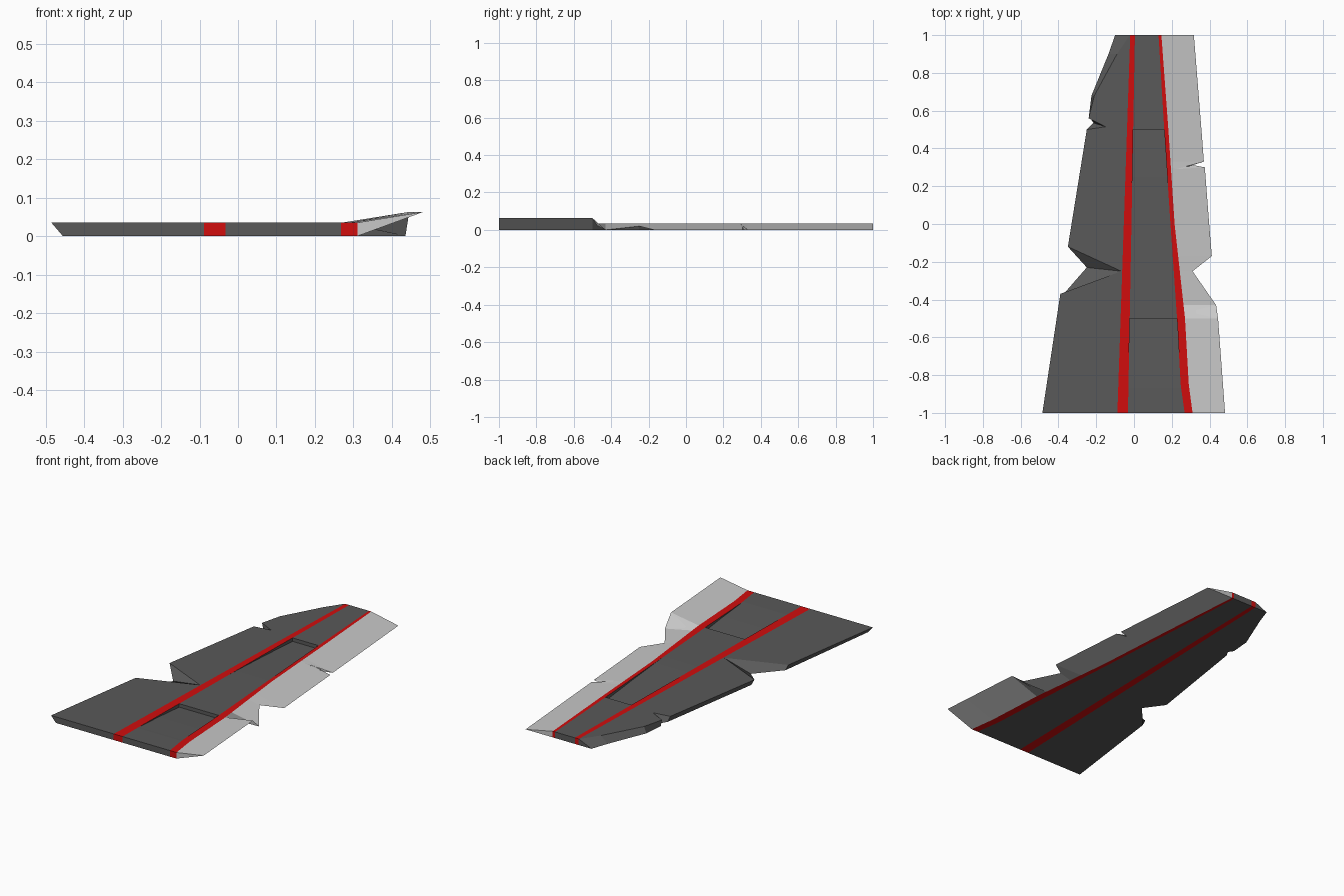
import bpy
import bmesh

if "Cube" in bpy.data.objects:
    bpy.data.objects.remove(bpy.data.objects["Cube"], do_unlink=True)

T = 0.035  # slab thickness


def material(name, rgb):
    m = bpy.data.materials.new(name)
    m.use_nodes = True
    m.diffuse_color = (*rgb, 1)
    m.node_tree.nodes["Principled BSDF"].inputs["Base Color"].default_value = (*rgb, 1)
    return m


DARK = material("dark grey", (0.1, 0.1, 0.1))
RED = material("red", (0.64, 0.004, 0.004))
PALE = material("pale grey", (0.58, 0.58, 0.58))


def edge(points):
    """Piecewise linear x as a function of y."""
    def at(y):
        for (y0, x0), (y1, x1) in zip(points, points[1:]):
            if y <= y1:
                return x0 + (x1 - x0) * (y - y0) / (y1 - y0)
        return points[-1][1]
    return at


def loft(name, rows, mats, sides=(0, 0, 0, 0)):
    """Skin four-point sections; sides gives the material of each strip."""
    bm = bmesh.new()
    rings = [[bm.verts.new(p) for p in row] for row in rows]
    for r0, r1 in zip(rings, rings[1:]):
        for k in range(4):
            n = (k + 1) % 4
            f = bm.faces.new((r0[k], r0[n], r1[n], r1[k]))
            f.material_index = sides[k]
    bm.faces.new(rings[0])
    bm.faces.new(rings[-1])
    bmesh.ops.remove_doubles(bm, verts=bm.verts[:], dist=0.0005)
    bmesh.ops.recalc_face_normals(bm, faces=bm.faces[:])
    mesh = bpy.data.meshes.new(name)
    bm.to_mesh(mesh)
    bm.free()
    for m in mats:
        mesh.materials.append(m)
    obj = bpy.data.objects.new(name, mesh)
    bpy.context.collection.objects.link(obj)
    return obj


# Borders of the two stripes
a_out = edge([(-1, -0.088), (1, -0.02)])
a_in = edge([(-1, -0.032), (1, 0.005)])
b_in = edge([(-1, 0.268), (-0.85, 0.247), (-0.5, 0.228), (0, 0.193), (0.5, 0.16), (1, 0.13)])
b_out = edge([(-1, 0.31), (-0.85, 0.29), (-0.5, 0.27), (0, 0.215), (0.5, 0.182), (1, 0.145)])
KINKS = (-1, -0.85, -0.5, 0, 0.5, 1)


def band(left, right, y, z=T):
    return [(left(y), y, z), (right(y), y, z), (right(y), y, 0), (left(y), y, 0)]


# Red stripes, with a dark inner wall where the panel sinks
loft("right_stripe", [band(a_out, a_in, y) for y in KINKS], [RED, DARK], (0, 1, 0, 0))
loft("left_stripe", [band(b_in, b_out, y) for y in KINKS], [RED, DARK], (0, 0, 0, 1))

# Centre panel in three sections, each curving down to a step
panel = [(-1, T), (-0.87, T), (-0.85, 0.034), (-0.68, 0.027), (-0.5, 0.015),
         (-0.5, T), (-0.08, T), (0, 0.034), (0.25, 0.026), (0.5, 0.015),
         (0.5, T), (1, T)]
loft("centre_panel", [band(a_in, b_in, y, z) for y, z in panel], [DARK])

# Dark side: top edge (x, y, z) then bottom edge (x, y), with bevelled notches
dark_edge = [
    ((-0.485, -1, T), (-0.455, -1)),
    ((-0.39, -0.37, T), (-0.372, -0.37)),
    ((-0.067, -0.25, T), (-0.25, -0.23)),
    ((-0.35, -0.12, T), (-0.33, -0.12)),
    ((-0.25, 0.5, T), (-0.235, 0.5)),
    ((-0.15, 0.515, T), (-0.215, 0.535)),
    ((-0.24, 0.56, T), (-0.235, 0.565)),
    ((-0.21, 0.68, T), (-0.225, 0.68)),
    ((-0.09, 0.9, T), (-0.135, 0.9)),
    ((-0.022, 1, T), (-0.1, 1)),
]
rows = []
for top, low in dark_edge:
    y = top[1]
    rows.append([(a_out(y), y, T), top, (*low, 0), (a_out(y), y, 0)])
loft("dark_side", rows, [DARK])

# Pale cutting side: section y, then top edge and bottom edge points
pale_edge = [
    (-1, (0.482, -1, 0.063)),
    (-0.85, (0.471, -0.85, 0.063)),
    (-0.5, (0.445, -0.5, 0.063)),
    (-0.43, (0.435, -0.43, 0)),
    (-0.25, (0.31, -0.25, 0.02)),
    (-0.17, (0.412, -0.17, 0)),
    (0, (0.398, 0, 0)),
    (0.3, (0.375, 0.3, 0)),
    (0.31, (0.22, 0.29, 0.032), (0.31, 0.312, 0)),
    (0.33, (0.37, 0.33, 0)),
    (0.5, (0.357, 0.5, 0)),
    (1, (0.317, 1, 0)),
]
rows = []
for y, top, *low in pale_edge:
    bottom = low[0] if low else top
    rows.append([(b_out(y), y, T), top, bottom, (b_out(y), y, 0)])
loft("pale_side", rows, [PALE])
